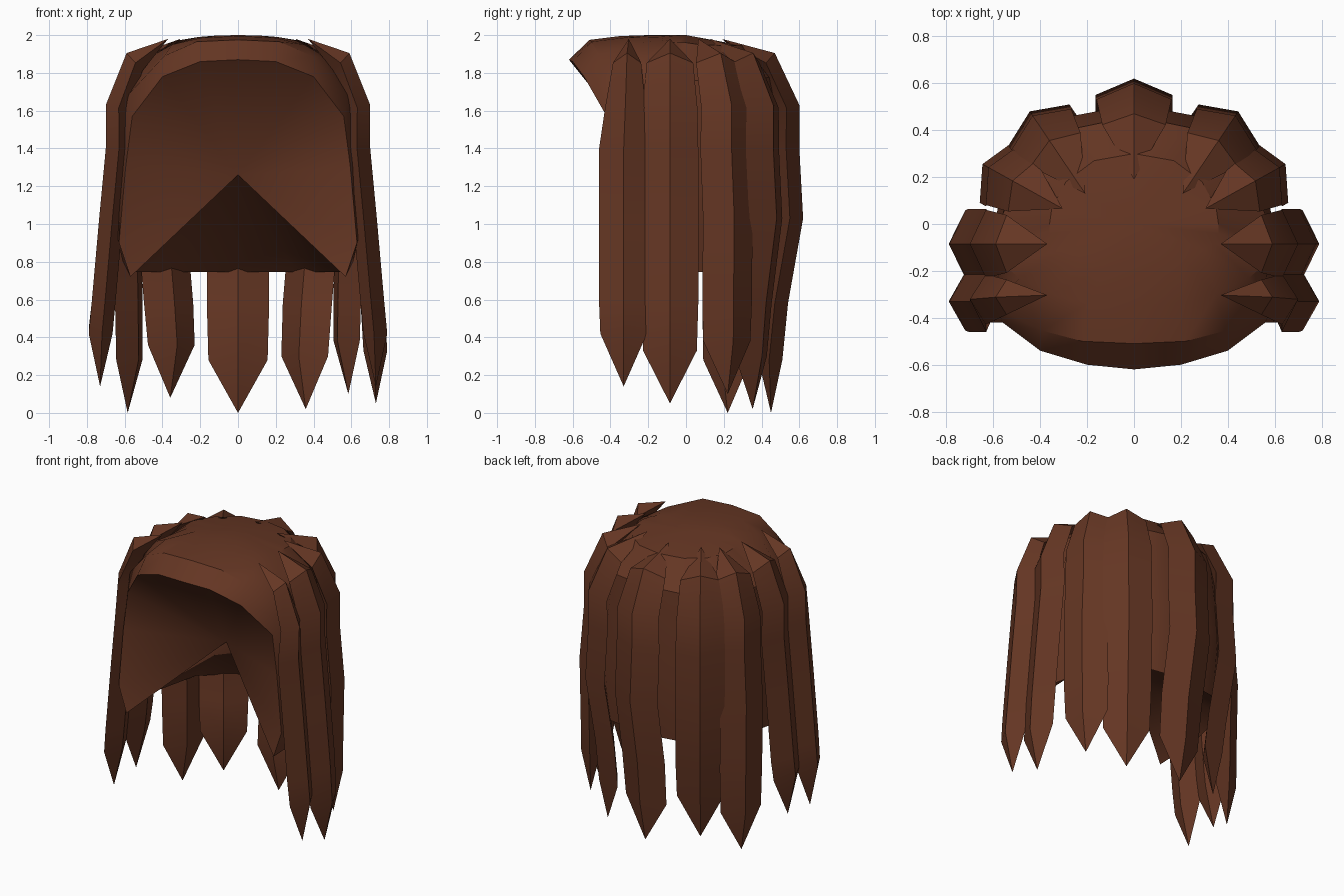
import bpy, bmesh, math
from mathutils import Vector

if "Cube" in bpy.data.objects:
    bpy.data.objects.remove(bpy.data.objects["Cube"])

hair = bpy.data.materials.new("dark brown hair")
hair.diffuse_color = (0.130, 0.037, 0.017, 1)
hair.use_nodes = True
hair.node_tree.nodes["Principled BSDF"].inputs["Base Color"].default_value = hair.diffuse_color


def finish(name, bm):
    bmesh.ops.recalc_face_normals(bm, faces=bm.faces)
    mesh = bpy.data.meshes.new(name)
    bm.to_mesh(mesh)
    bm.free()
    mesh.materials.append(hair)
    obj = bpy.data.objects.new(name, mesh)
    bpy.context.collection.objects.link(obj)
    bpy.ops.object.select_all(action='DESELECT')
    obj.select_set(True)
    bpy.context.view_layer.objects.active = obj
    bpy.ops.object.shade_smooth_by_angle(angle=math.radians(35))
    return obj


# Cap: half loops from front centre round to back centre, mirrored in x
rim = [(0, -.62, 1.87), (.2, -.6, 1.86), (.4, -.54, 1.78), (.56, -.42, 1.57),
       (.595, -.42, 1.3), (.63, -.42, .9), (.57, -.42, .72), (.58, -.1, .745),
       (.5, .25, .745), (.3, .42, .745), (0, .47, .745)]
band = [(0, -.51, 1.975), (.22, -.5, 1.965), (.39, -.455, 1.89), (.585, -.36, 1.68),
        (.625, -.34, 1.32), (.645, -.3, .95), (.61, -.26, .8), (.62, -.08, 1.2),
        (.53, .25, 1.2), (.32, .45, 1.2), (0, .51, 1.2)]
upper = [(0, -.35, 1.995), (.2, -.34, 1.985), (.35, -.3, 1.95), (.49, -.23, 1.87),
         (.56, -.17, 1.8), (.58, -.12, 1.77), (.58, -.06, 1.76), (.56, .04, 1.76),
         (.48, .25, 1.76), (.29, .40, 1.77), (0, .46, 1.78)]
crown = [(0, -.2, 2.0), (.11, -.18, 1.998), (.21, -.15, 1.99), (.3, -.11, 1.975),
         (.34, -.08, 1.965), (.36, -.04, 1.96), (.36, 0, 1.96), (.35, .07, 1.95),
         (.29, .18, 1.945), (.17, .27, 1.945), (0, .30, 1.945)]

bm = bmesh.new()
loops = []
for half in (rim, band, upper, crown):
    full = half + [(-x, y, z) for x, y, z in half[-2:0:-1]]
    loops.append([bm.verts.new(p) for p in full])
count = len(loops[0])
for a, b in zip(loops, loops[1:]):
    for i in range(count):
        j = (i + 1) % count
        bm.faces.new((a[i], a[j], b[j], b[i]))
# Close the crown top, and the hollow inside at one inner point
for loop, point in ((loops[-1], (0, 0, 2.0)), (loops[0], (0, -.13, 1.26))):
    centre = bm.verts.new(point)
    for i in range(count):
        bm.faces.new((loop[i], loop[(i + 1) % count], centre))
inner = len(bm.verts) - 1
cap = finish("hair_cap", bm)
# The hollow is smooth apart from the two creases to the lower front corners
for edge in cap.data.edges:
    if inner in edge.vertices:
        edge.use_edge_sharp = min(edge.vertices) in (6, count - 6)

# Lock ridge distance from the middle, top to bottom, for back and side locks
Z = [1.98, 1.905, 1.63, 1.4, 1.03, .58, .28, 0]
BACK = [.19, .47, .60, .60, .62, .54, .51, .45]
SIDE = [.37, .59, .70, .70, .735, .775, .79, .73]
TILT = [70, 48, 12, 0, 0, 0, 0, 0]
WIDTH = [0, .82, .97, 1, 1, 1, .95, 0]


def lock(name, side, angle, shift, blend, extra, width, tip, taper=1):
    """Pointed lock with a diamond cross-section, running from crown to tip."""
    a = math.radians(angle)
    n = Vector((math.cos(a), math.sin(a), 0))
    t = Vector((math.sin(a), -math.cos(a), 0))
    bm = bmesh.new()
    rings = []
    for k in range(len(Z)):
        r = BACK[k] + (SIDE[k] - BACK[k]) * blend + extra
        top = max(0, 3 - k) / 2 * (1 - taper)
        z = Z[k] if k < 6 else Z[k] + tip
        p = n * r + t * (shift - top * .06) + Vector((0, 0, z))
        tilt = math.radians(TILT[k])
        out = n * math.cos(tilt) + Vector((0, 0, math.sin(tilt)))
        w, d = width * WIDTH[k] * (1 - top), .07
        if w == 0:
            pts = [p]
        else:
            pts = [p, p + t * w - out * d, p - out * d * 1.8, p - t * w - out * d]
        rings.append([bm.verts.new((v.x * side, v.y, v.z)) for v in pts])
    for u, v in zip(rings, rings[1:]):
        for i in range(4):
            j = (i + 1) % 4
            if len(u) == 1:
                bm.faces.new((u[0], v[i], v[j]))
            elif len(v) == 1:
                bm.faces.new((u[i], u[j], v[0]))
            else:
                bm.faces.new((u[i], u[j], v[j], v[i]))
    finish(name, bm)


lock("back_lock", 1, 90, 0, 0, 0, .165, 0)

# name, angle, shift, blend, extra, half width, right tip, left tip, top taper
pairs = [("rear_lock", 56, .1, .1, .015, .157, .02, .08, 1),
         ("rear_side_lock", 29, .09, .6, 0, .15, .10, 0, 1),
         ("side_lock", 0, .085, 1, 0, .15, .05, .17, 1),
         ("front_side_lock", 0, .33, 1, 0, .13, .14, .14, .7)]
for name, angle, shift, blend, extra, width, right, left, taper in pairs:
    lock(name + "_right", 1, angle, shift, blend, extra, width, right, taper)
    lock(name + "_left", -1, angle, shift, blend, extra, width, left, taper)
